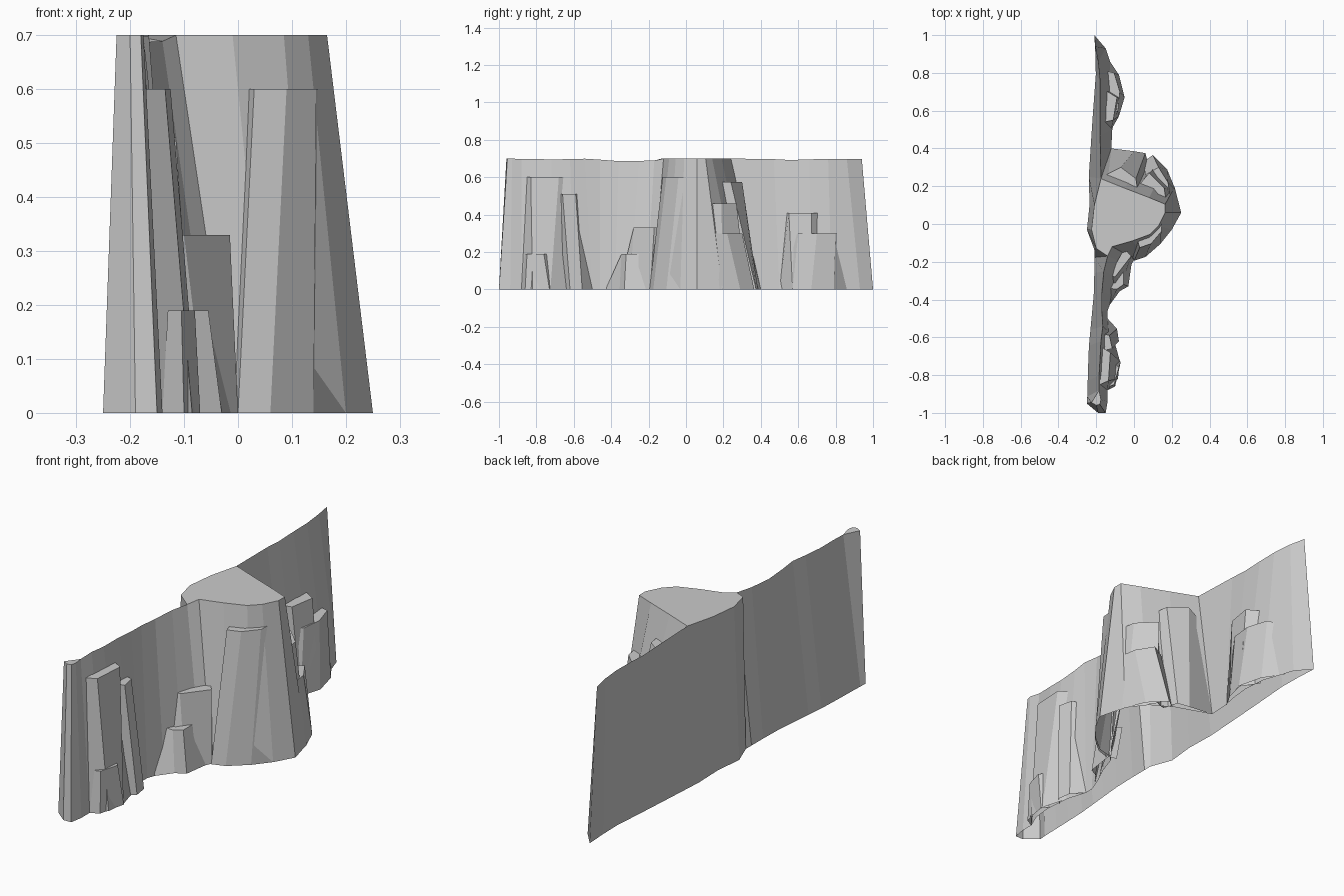
import bpy, bmesh, random
from mathutils import Vector
random.seed(4)
H = 0.7


def make(name, build):
    bm = bmesh.new()
    build(bm)
    bmesh.ops.remove_doubles(bm, verts=bm.verts, dist=0.0005)
    me = bpy.data.meshes.new(name)
    bm.to_mesh(me)
    bm.free()
    ob = bpy.data.objects.new(name, me)
    bpy.context.collection.objects.link(ob)
    return ob


def strip(bm, low, high):
    # ruled sheet between two polylines
    a = [bm.verts.new(p) for p in low]
    b = [bm.verts.new(p) for p in high]
    for i in range(len(a) - 1):
        bm.faces.new((a[i], a[i + 1], b[i + 1], b[i]))


def face(bm, pts):
    bm.faces.new([bm.verts.new(p) for p in pts])


# cliff columns along the front: foot x, y, crest x, y
cols = [
    (-.25, -.95, -.225, -.945), (-.19, -1, -.20, -.96), (-.15, -1, -.18, -.955),
    (-.14, -.94, -.175, -.93), (-.14, -.88, -.185, -.88), (-.11, -.81, -.185, -.80),
    (-.10, -.72, -.18, -.72), (-.11, -.60, -.175, -.62), (-.14, -.50, -.165, -.54),
    (-.14, -.46, -.17, -.46), (-.11, -.38, -.17, -.36), (-.07, -.30, -.16, -.25),
    (-.04, -.21, -.14, -.17), (-.01, -.18, -.115, -.12), (.06, -.165, -.01, -.09),
    (.14, -.10, .085, -.055), (.20, -.03, .13, -.01), (.25, .06, .165, .06),
    (.215, .195, .165, .105), (.15, .28, .08, .14), (.05, .34, -.05, .19),
    (-.12, .40, -.175, .24), (-.115, .50, -.18, .47), (-.10, .57, -.18, .56),
    (-.09, .67, -.18, .66), (-.10, .78, -.18, .76), (-.15, .93, -.19, .86),
    (-.21, 1.0, -.205, .94)]
foot = [Vector((c[0], c[1], 0)) for c in cols]
crest = [Vector((c[2], c[3], H - (0 if 12 < i < 22 or i < 4 else random.uniform(0, .015))))
         for i, c in enumerate(cols)]

# back edge of the plateau and foot line of the rear face
plateau_back = [Vector((x, y, H)) for x, y in ((-.2, -.13), (-.225, -.03), (-.21, .1))]
rear = [(-.25, -1), (-.24, -.66), (-.21, -.34), (-.21, -.13), (-.25, -.04),
        (-.235, .1), (-.24, .24), (-.22, .55), (-.2, .82), (-.21, 1)]


def rear_x(y):
    for (x0, y0), (x1, y1) in zip(rear, rear[1:]):
        if y <= y1:
            return x0 + (x1 - x0) * (y - y0) / (y1 - y0)
    return rear[-1][0]


def cliff(bm):
    strip(bm, foot, crest)
    top = [crest[0]] + crest[4:13] + plateau_back + crest[21:]
    low = [Vector((rear_x(p.y * 1.04), p.y * 1.04, 0)) for p in top]
    low[0], low[-1] = foot[0], foot[-1]
    strip(bm, low[::-1], top[::-1])
    face(bm, crest[12:22] + plateau_back[::-1])
    face(bm, crest[0:5])


make("cliff_wall", cliff)


def ledge(name, z, top, low):
    # stepped rock: flat shelf with sides flaring down to the ground
    def build(bm):
        t = [Vector((x, y, z)) for x, y in top]
        strip(bm, [Vector((x, y, 0)) for x, y in low], t)
        face(bm, t)
    make(name, build)


# shelves near the front end
ledge("front_tall_ledge", .6, [(-.18, -.85), (-.135, -.83), (-.125, -.68), (-.175, -.65)],
      [(-.14, -.88), (-.085, -.82), (-.075, -.725), (-.11, -.6)])
ledge("front_side_ledge", .51, [(-.165, -.67), (-.115, -.66), (-.13, -.59), (-.165, -.58)],
      [(-.12, -.66), (-.08, -.62), (-.09, -.555), (-.14, -.5)])
ledge("front_low_ledge", .19, [(-.13, -.86), (-.105, -.85), (-.08, -.76), (-.1, -.74)],
      [(-.14, -.88), (-.1, -.86), (-.07, -.73), (-.1, -.71)])

# shelves on the front flank of the outcrop
ledge("flank_low_ledge", .19, [(-.14, -.34), (-.09, -.345), (-.055, -.32), (-.055, -.23), (-.1, -.2)],
      [(-.13, -.43), (-.075, -.355), (-.03, -.33), (-.01, -.19), (-.05, -.18)])
ledge("flank_mid_ledge", .33, [(-.13, -.27), (-.1, -.28), (-.015, -.17), (-.05, -.13)],
      [(-.1, -.36), (-.06, -.3), (0, -.19), (0, -.17)])
ledge("outcrop_high_ledge", .6, [(.02, -.09), (.03, -.125), (.09, -.105), (.145, -.04), (.15, .03)],
      [(-.01, -.17), (0, -.195), (.06, -.175), (.14, -.105), (.2, -.03)])

# shelves on the back flank of the outcrop
ledge("rear_flank_high_ledge", .575, [(.02, .17), (.01, .24), (-.07, .30), (-.15, .26)],
      [(.08, .3), (.06, .375), (0, .385), (-.12, .40)])
ledge("rear_flank_mid_ledge", .46, [(.17, .12), (.16, .19), (.08, .27), (.03, .21)],
      [(.22, .16), (.215, .195), (.13, .32), (.08, .3)])
ledge("rear_flank_low_ledge", .3, [(.19, .15), (.18, .22), (.13, .3), (.06, .26)],
      [(.22, .18), (.175, .29), (.10, .365), (.05, .33)])

# shelves near the back end
ledge("back_mid_ledge", .41, [(-.155, .54), (-.11, .55), (-.09, .67), (-.155, .71)],
      [(-.12, .5), (-.08, .57), (-.055, .67), (-.11, .75)])
ledge("back_low_ledge", .3, [(-.135, .57), (-.085, .6), (-.075, .7), (-.105, .8), (-.145, .81)],
      [(-.12, .5), (-.08, .57), (-.05, .67), (-.08, .79), (-.14, .88)])
